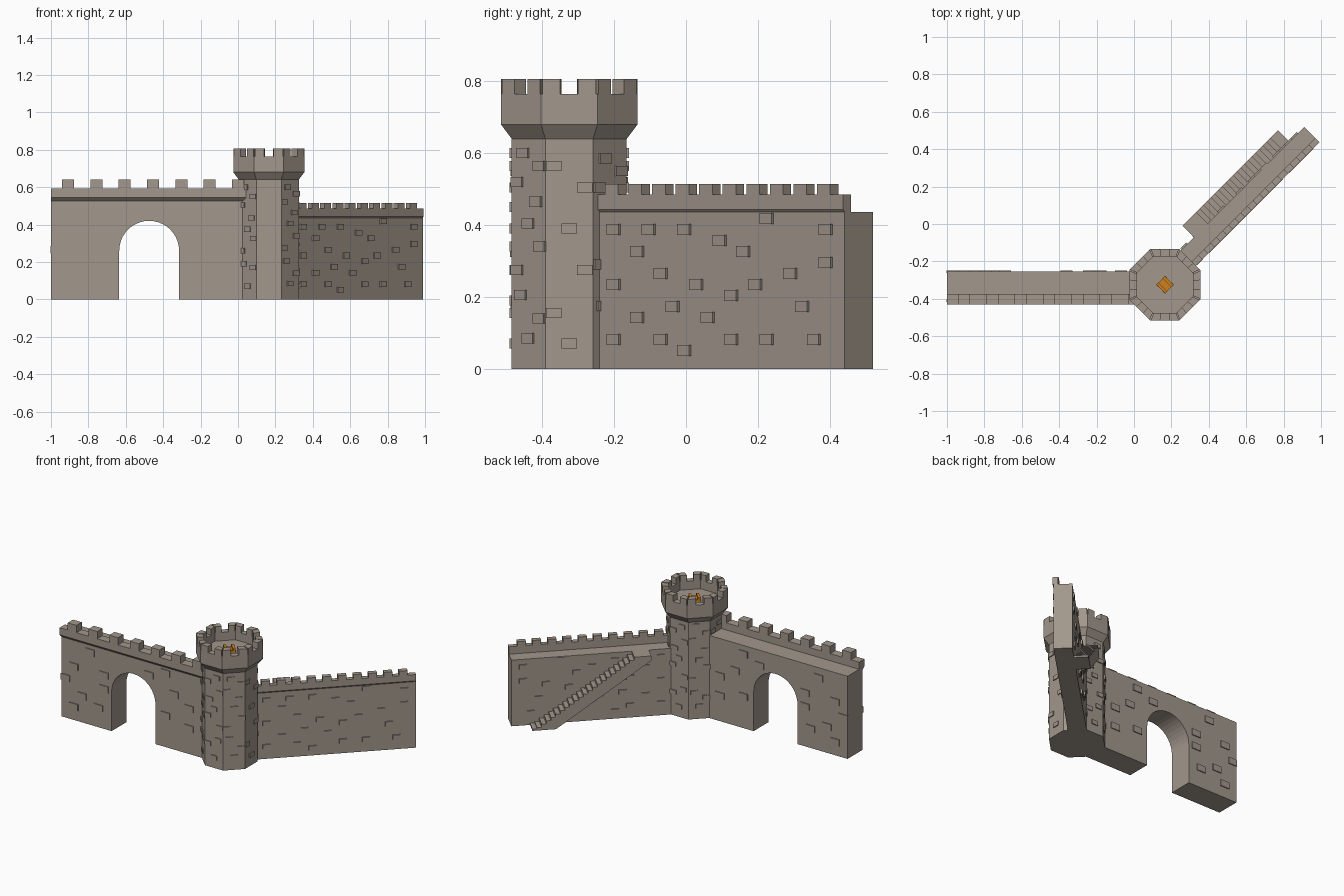
import bpy, bmesh, math, random
from mathutils import Matrix, Vector

if "Cube" in bpy.data.objects:
    bpy.data.objects.remove(bpy.data.objects["Cube"])

random.seed(4)


def material(name, rgb):
    m = bpy.data.materials.new(name)
    m.diffuse_color = (*rgb, 1)
    m.use_nodes = True
    m.node_tree.nodes["Principled BSDF"].inputs["Base Color"].default_value = m.diffuse_color
    return m


STONE = material("warm_grey_stone", (0.36, 0.31, 0.262))
ORANGE = material("orange_fire", (0.62, 0.22, 0.012))


def finish(name, bm, mat, matrix=Matrix()):
    bmesh.ops.recalc_face_normals(bm, faces=bm.faces)
    me = bpy.data.meshes.new(name)
    bm.to_mesh(me)
    bm.free()
    me.transform(matrix)
    me.materials.append(mat)
    ob = bpy.data.objects.new(name, me)
    bpy.context.collection.objects.link(ob)
    return ob


def prism(name, profile, axis, a, b, matrix=Matrix()):
    """Extrude a profile along x (points are y,z) or along y (points are x,z)."""
    bm = bmesh.new()
    def place(p, t):
        return (t, p[0], p[1]) if axis == "x" else (p[0], t, p[1])
    va = [bm.verts.new(place(p, a)) for p in profile]
    vb = [bm.verts.new(place(p, b)) for p in profile]
    n = len(profile)
    bm.faces.new(va)
    bm.faces.new(vb)
    for i in range(n):
        bm.faces.new((va[i], va[(i + 1) % n], vb[(i + 1) % n], vb[i]))
    return finish(name, bm, STONE, matrix)


def boxes(name, items, mat=STONE, matrix=Matrix()):
    """Boxes given as (centre, size, turn about z, turn centre)."""
    bm = bmesh.new()
    for centre, size, turn in items:
        m = (Matrix.Rotation(turn, 4, "Z") @ Matrix.Translation(centre)
             @ Matrix.Diagonal((*size, 1)))
        bmesh.ops.create_cube(bm, size=1, matrix=m)
    return finish(name, bm, mat, matrix)


# ---- Gate wall with overhanging parapet
gate = prism("gate_wall", [(-0.255, 0), (-0.41, 0), (-0.41, 0.525), (-0.43, 0.545),
                           (-0.43, 0.592), (-0.375, 0.592), (-0.375, 0.545),
                           (-0.255, 0.545)], "x", -1.0, 0.1)

# Arched gateway
arch = [(-0.635, -0.1), (-0.315, -0.1)]
arch += [(-0.475 + 0.16 * math.cos(math.pi * i / 20), 0.26 + 0.16 * math.sin(math.pi * i / 20))
         for i in range(21)]
cutter = prism("arch_cutter", arch, "y", -0.7, 0.0)
cutter.hide_render = True
mod = gate.modifiers.new("gateway", "BOOLEAN")
mod.operation, mod.solver, mod.object = "DIFFERENCE", "EXACT", cutter
bpy.context.view_layer.objects.active = gate
bpy.ops.object.modifier_apply(modifier="gateway")
bpy.data.objects.remove(cutter)

boxes("gate_wall_merlons", [((-0.909 + 0.1515 * i, -0.4025, 0.613), (0.064, 0.055, 0.054), 0)
                            for i in range(7)])

# Raised bricks on both faces of the gate wall
spots = [(-0.79, 0.48), (-0.36, 0.445), (-0.24, 0.49), (-0.91, 0.355), (-0.69, 0.355),
         (-0.18, 0.365), (-0.97, 0.265), (-0.24, 0.21), (-0.85, 0.175), (-0.91, 0.09),
         (-0.73, 0.13), (-0.07, 0.17), (-0.07, 0.30), (-0.69, 0.265)]
boxes("gate_wall_bricks", [((x, y, z), (0.064, 0.012, 0.042), 0)
                           for x, z in spots for y in (-0.41, -0.255)])

# ---- Octagonal tower
TOWER = Matrix.Translation((0.165, -0.325, 0))
bm = bmesh.new()
rings = []
for ap, z in [(0.16, 0), (0.16, 0.64), (0.19, 0.68), (0.19, 0.765), (0.15, 0.765), (0.15, 0.71)]:
    r = ap / math.cos(math.pi / 8)
    rings.append([bm.verts.new((r * math.cos((i + 0.5) * math.pi / 4),
                                r * math.sin((i + 0.5) * math.pi / 4), z)) for i in range(8)])
for lo, hi in zip(rings, rings[1:]):
    for i in range(8):
        bm.faces.new((lo[i], lo[(i + 1) % 8], hi[(i + 1) % 8], hi[i]))
bm.faces.new(rings[0])
bm.faces.new(rings[-1])
finish("tower", bm, STONE, TOWER)

# Wedge-shaped tower merlons, two per side
bm = bmesh.new()
for k in range(8):
    rot = Matrix.Rotation(k * math.pi / 4, 4, "Z")
    for s in (-1, 1):
        outline = [(0.19, 0.025), (0.19, 0.075), (0.15, 0.0595), (0.15, 0.021)]
        lo, hi = [[bm.verts.new(rot @ Vector((x, s * y, z))) for x, y in outline]
                  for z in (0.76, 0.806)]
        bm.faces.new(lo)
        bm.faces.new(hi)
        for i in range(4):
            bm.faces.new((lo[i], lo[(i + 1) % 4], hi[(i + 1) % 4], hi[i]))
finish("tower_merlons", bm, STONE, TOWER)

# Tower bricks, scattered in staggered courses
pattern = [(-0.043, 0.565), (0.043, 0.505), (0, 0.39), (0.043, 0.275), (-0.043, 0.155), (0, 0.07)]
extra = [(0.02, 0.60), (-0.03, 0.45), (-0.045, 0.34), (0.03, 0.19)]
items = []
for k in range(8):
    marks = pattern + (extra if k else [])
    for s, z in marks:
        if k % 2:
            s, z = -s, z + random.choice((-0.015, 0, 0.015))
        items.append(((0.16, s, z), (0.012, 0.044, 0.028), k * math.pi / 4))
boxes("tower_bricks", items, STONE, TOWER)

# Beacon fire on the tower deck
fire = [((0, 0, 0.718), (0.05, 0.05, 0.02), math.pi / 4)]
for s in (-1, 1):
    fire.append(((0, s * 0.024, 0.717), (0.068, 0.016, 0.016), math.pi / 4))
    fire.append(((s * 0.024, 0, 0.731), (0.016, 0.068, 0.014), math.pi / 4))
boxes("beacon_fire", fire, ORANGE, TOWER)

# ---- Angled wall (local x runs along the wall, local y points to its back)
TURN = Matrix.Rotation(math.pi / 4, 4, "Z")
prism("angled_wall", [(-0.276, 0), (-0.387, 0), (-0.387, 0.436), (-0.393, 0.444),
                      (-0.393, 0.485), (-0.361, 0.485), (-0.361, 0.436),
                      (-0.276, 0.436)], "x", -0.03, 1.011, TURN)
boxes("angled_wall_merlons", [((0.1 + 0.0927 * i, -0.377, 0.498), (0.052, 0.032, 0.034), 0)
                              for i in range(10)], STONE, TURN)

# Raised bricks as (column, row); the back repeats the front clear of the stairs
grid = [(0, 11), (3, 11), (6, 11), (9, 10), (13, 12), (18, 11), (2, 9), (11, 9), (4, 7), (15, 7),
        (18, 8), (0, 6), (7, 6), (12, 6), (5, 4), (10, 5), (16, 4), (2, 3), (8, 3), (0, 1),
        (4, 1), (10, 1), (13, 1), (17, 1), (6, 0)]
items = []
for c, r in grid:
    x, z = 0.105 + 0.0464 * c, 0.051 + 0.0306 * r
    items += [((x, y, z), (0.047, 0.016, 0.03), 0) for y in (-0.387, -0.276)]
boxes("angled_wall_bricks", items, STONE, TURN)

# ---- Staircase slab with landing behind the angled wall
STEPS, D0, D1, TOP = 22, 0.28, 0.898, 0.436
stair = [(0.177, 0.405), (0.177, TOP)]
for i in range(STEPS):
    d = D0 + (D1 - D0) * i / STEPS
    stair += [(d, TOP * (1 - i / STEPS)), (d, TOP * (1 - (i + 1) / STEPS))]
stair[-1] = (stair[-1][0], 0.012)
stair += [(D1, 0.012), (D1, 0), (0.755, 0)]
prism("staircase", stair, "y", -0.277, -0.19, TURN)
